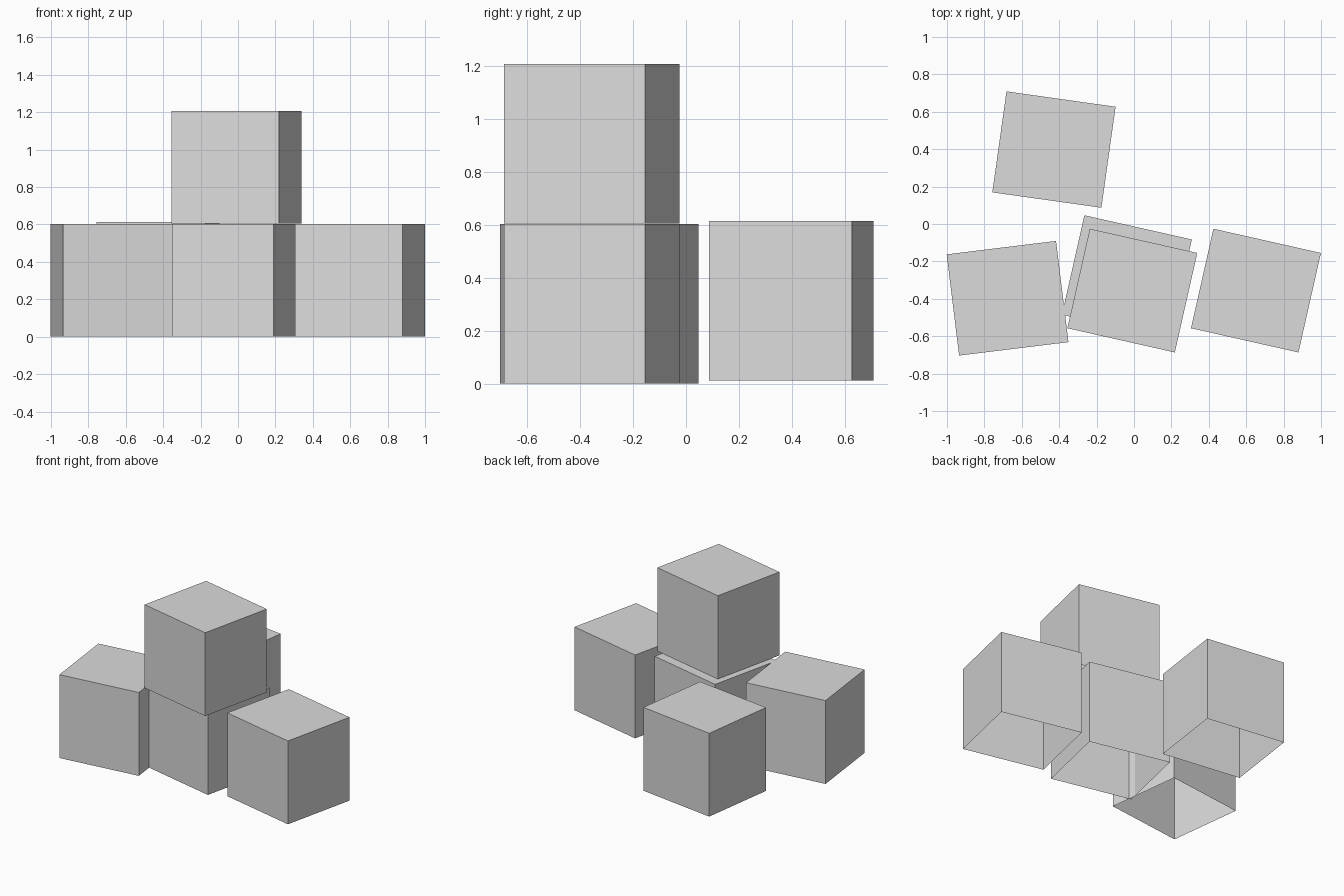
import bpy
import bmesh
from math import radians

old = bpy.data.objects.get("Cube")
if old:
    bpy.data.objects.remove(old, do_unlink=True)

# One plain grey for every block
grey = bpy.data.materials.new("light_grey")
grey.use_nodes = True
colour = (0.71, 0.71, 0.71, 1)
grey.diffuse_color = colour
grey.node_tree.nodes["Principled BSDF"].inputs["Base Color"].default_value = colour

WIDTH, DEPTH, HEIGHT = 0.589, 0.545, 0.602


def block(name, x, y, base, turn):
    """A hollow box, open underneath, standing at height base, turned in degrees."""
    bm = bmesh.new()
    bmesh.ops.create_cube(bm, size=1)
    bmesh.ops.scale(bm, vec=(WIDTH, DEPTH, HEIGHT), verts=bm.verts)
    bm.normal_update()
    underside = [f for f in bm.faces if f.normal.z < -0.5]
    bmesh.ops.delete(bm, geom=underside, context="FACES_ONLY")
    mesh = bpy.data.meshes.new(name)
    bm.to_mesh(mesh)
    bm.free()
    mesh.materials.append(grey)
    ob = bpy.data.objects.new(name, mesh)
    ob.location = (x, y, base + HEIGHT / 2)
    ob.rotation_euler.z = radians(turn)
    bpy.context.collection.objects.link(ob)


# Row of three along the front
block("right_block", -0.676, -0.397, 0, 7)
block("middle_block", -0.038, -0.284, 0, -12.7)
block("left_block", 0.652, -0.356, 0, -12.7)

# Block stacked on the middle one
block("top_block", -0.009, -0.356, 0.605, -12.7)

# Block behind, slightly raised
block("back_block", -0.428, 0.398, 0.011, -8)
